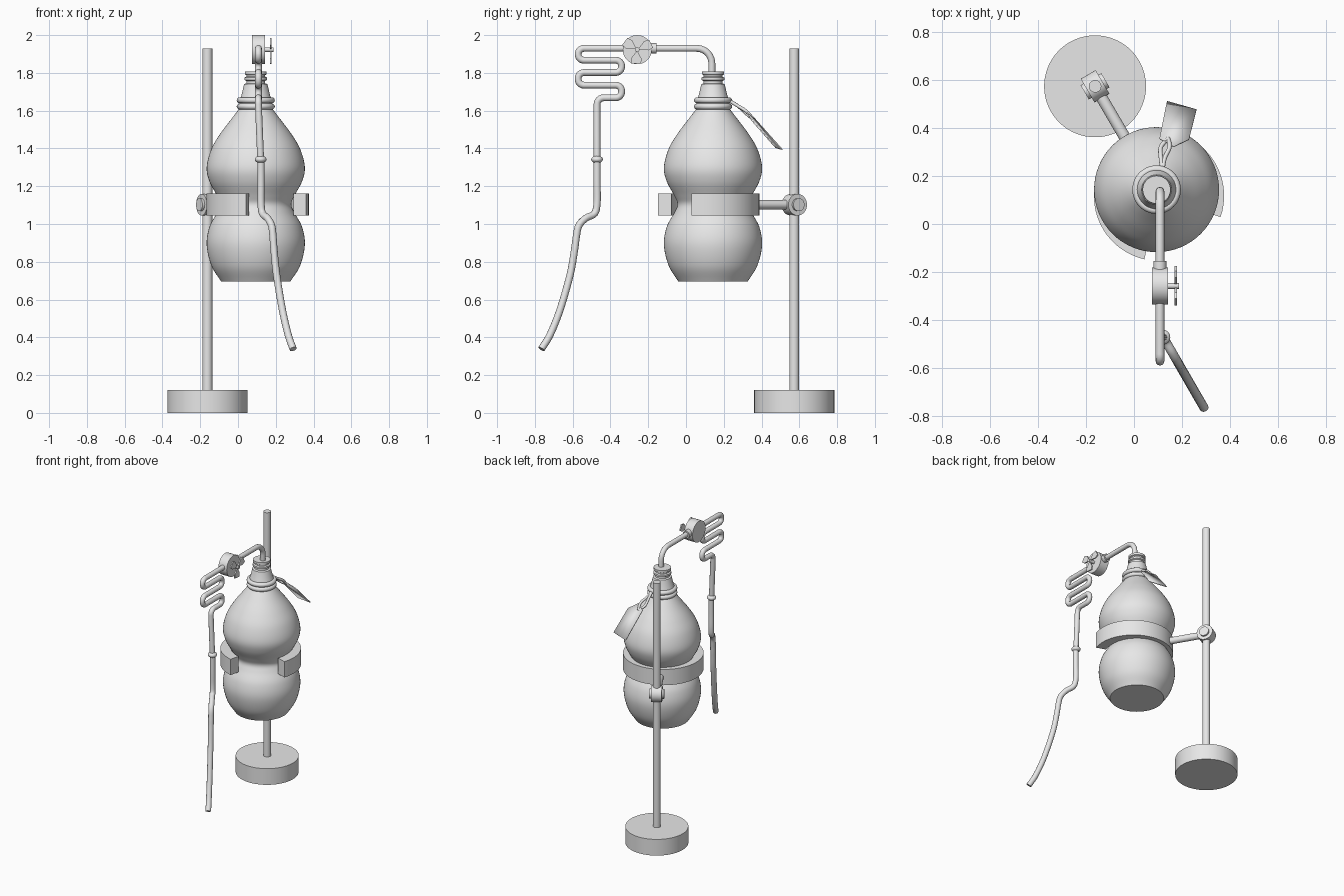
import bpy, bmesh, math
from mathutils import Vector, Matrix

if "Cube" in bpy.data.objects:
    bpy.data.objects.remove(bpy.data.objects["Cube"])

grey = bpy.data.materials.new("light_grey")
grey.diffuse_color = (0.8, 0.8, 0.8, 1)
grey.use_nodes = True
grey.node_tree.nodes["Principled BSDF"].inputs["Base Color"].default_value = grey.diffuse_color


def finish(obj, name, angle=35):
    obj.name = name
    obj.data.materials.clear()
    obj.data.materials.append(grey)
    bpy.ops.object.select_all(action='DESELECT')
    obj.select_set(True)
    bpy.context.view_layer.objects.active = obj
    bpy.ops.object.shade_smooth_by_angle(angle=math.radians(angle))
    return obj


def from_bmesh(name, bm, angle=35):
    bmesh.ops.recalc_face_normals(bm, faces=bm.faces)
    mesh = bpy.data.meshes.new(name)
    bm.to_mesh(mesh)
    bm.free()
    obj = bpy.data.objects.new(name, mesh)
    bpy.context.collection.objects.link(obj)
    return finish(obj, name, angle)


def rod(name, a, b, r, sides=32):
    a, b = Vector(a), Vector(b)
    d = b - a
    bm = bmesh.new()
    m = Matrix.Translation((a + b) / 2) @ d.to_track_quat('Z', 'Y').to_matrix().to_4x4()
    bmesh.ops.create_cone(bm, cap_ends=True, segments=sides, radius1=r, radius2=r,
                          depth=d.length, matrix=m)
    return from_bmesh(name, bm)


def lathe(name, x, y, profile, seg=64):
    bm = bmesh.new()
    rings = [[bm.verts.new((x + r * math.cos(2 * math.pi * i / seg),
                            y + r * math.sin(2 * math.pi * i / seg), z))
              for i in range(seg)] for r, z in profile]
    for p, q in zip(rings, rings[1:]):
        for i in range(seg):
            j = (i + 1) % seg
            bm.faces.new((p[i], p[j], q[j], q[i]))
    bm.faces.new(rings[0])
    bm.faces.new(rings[-1])
    return from_bmesh(name, bm, 30)


def smooth_points(pts, steps=6):
    """Catmull-Rom interpolation through the given points."""
    p = [Vector(v) for v in pts]
    p = [2 * p[0] - p[1]] + p + [2 * p[-1] - p[-2]]
    out = []
    for a, b, c, d in zip(p, p[1:], p[2:], p[3:]):
        for k in range(steps):
            t = k / steps
            out.append(0.5 * (2 * b + (c - a) * t + (2 * a - 5 * b + 4 * c - d) * t * t
                              + (3 * b - a - 3 * c + d) * t ** 3))
    return out + [p[-2]]


def fillet(pts, radius, steps=6):
    """Round the right-angled corners of a path."""
    p = [Vector(v) for v in pts]
    out = [p[0]]
    for i in range(1, len(p) - 1):
        r = radius[i - 1]
        u, v = (p[i - 1] - p[i]).normalized(), (p[i + 1] - p[i]).normalized()
        centre = p[i] + (u + v) * r
        for k in range(steps + 1):
            t = math.pi / 2 * k / steps
            out.append(centre - v * r * math.cos(t) - u * r * math.sin(t))
    return out + [p[-1]]


def tube(name, pts, r):
    cu = bpy.data.curves.new(name, 'CURVE')
    cu.dimensions = '3D'
    cu.bevel_depth, cu.bevel_resolution, cu.use_fill_caps = r, 4, True
    sp = cu.splines.new('POLY')
    sp.points.add(len(pts) - 1)
    for q, v in zip(sp.points, pts):
        q.co = (*v, 1)
    obj = bpy.data.objects.new(name, cu)
    bpy.context.collection.objects.link(obj)
    bpy.ops.object.select_all(action='DESELECT')
    obj.select_set(True)
    bpy.context.view_layer.objects.active = obj
    bpy.ops.object.convert(target='MESH')
    return finish(bpy.context.view_layer.objects.active, name, 50)


# Stand
PX, PY = -0.162, 0.573
rod("stand_base", (PX, PY, 0), (PX, PY, 0.12), 0.212, 64)
rod("stand_pole", (PX, PY, 0.1), (PX, PY, 1.93), 0.026)

# Double-bulb flask with neck and lip
FX, FY = 0.094, 0.143
body = smooth_points([(r, z, 0) for r, z in (
    (0.183, 0.695), (0.235, 0.78), (0.26, 0.89), (0.245, 0.985), (0.205, 1.06), (0.188, 1.105),
    (0.205, 1.15), (0.245, 1.225), (0.26, 1.30), (0.236, 1.395), (0.19, 1.475),
    (0.13, 1.555), (0.088, 1.61))])
neck = [(0.085, 1.66), (0.076, 1.68), (0.062, 1.74), (0.05, 1.745), (0.05, 1.757), (0.06, 1.762),
        (0.06, 1.775), (0.05, 1.78), (0.05, 1.788), (0.058, 1.792), (0.058, 1.808)]
lathe("flask", FX, FY, [(v.x, v.y) for v in body] + neck)
for i, z in enumerate((1.655, 1.622)):
    bpy.ops.mesh.primitive_torus_add(location=(FX, FY, z), major_radius=0.085,
                                     minor_radius=0.016, major_segments=48, minor_segments=12)
    finish(bpy.context.object, f"neck_ring_{i + 1}", 60)

# Open clamp band, arm and boss
CX, CY, Z0, Z1 = 0.104, 0.117, 1.045, 1.162
bm = bmesh.new()
loops = []
for i in range(49):
    a = math.radians(-19 + 276 * i / 48)
    loops.append([bm.verts.new((CX + r * math.cos(a), CY + r * math.sin(a), z))
                  for r, z in ((0.2, Z0), (0.271, Z0), (0.271, Z1), (0.2, Z1))])
for p, q in zip(loops, loops[1:]):
    for k in range(4):
        bm.faces.new((p[k], p[(k + 1) % 4], q[(k + 1) % 4], q[k]))
bm.faces.new(loops[0])
bm.faces.new(loops[-1])
from_bmesh("clamp_band", bm)

boss = Vector((PX, PY, 1.102))
arm = Vector((CX - PX, CY - PY, 0)).normalized()
side = Vector((-arm.y, arm.x, 0))
rod("clamp_arm", boss, boss + arm * 0.29, 0.024)
rod("clamp_boss", boss - side * 0.036, boss + side * 0.036, 0.057)
rod("clamp_pin", boss - side * 0.05, boss + side * 0.05, 0.034)

# Serpentine outlet pipe
TX = 0.108
path = [(0.137, 1.74), (0.137, 1.93), (-0.571, 1.93), (-0.571, 1.867), (-0.341, 1.867),
        (-0.341, 1.802), (-0.571, 1.802), (-0.571, 1.735), (-0.341, 1.735), (-0.341, 1.668),
        (-0.471, 1.668), (-0.471, 1.34)]
pts = fillet([(TX, y, z) for y, z in path], [0.08] + [0.031] * 8 + [0.035])
pts[-1].x = 0.12
tube("serpentine_pipe", pts, 0.018)

# Hanging hose, swept sideways at thirty degrees
hose = [(0, 1.345), (0, 1.22), (0, 1.11), (0.016, 1.055), (0.07, 1.03), (0.112, 0.99),
        (0.127, 0.93), (0.138, 0.86), (0.165, 0.73), (0.226, 0.546), (0.287, 0.414), (0.34, 0.338)]
tube("hose", smooth_points([(0.122 + 0.5 * d, -0.471 - 0.866 * d, z) for d, z in hose]), 0.019)
bpy.ops.mesh.primitive_uv_sphere_add(segments=24, ring_count=12, radius=0.031,
                                     location=(0.12, -0.471, 1.342))
bpy.context.object.scale.z = 0.65
finish(bpy.context.object, "hose_joint", 60)

# Valve: drum, pipe collar, spindle and bladed hand wheel
VY, VZ = -0.258, 1.923
rod("valve_drum", (TX - 0.034, VY, VZ), (TX + 0.034, VY, VZ), 0.077)
rod("valve_collar", (TX, -0.155, 1.93), (TX, -0.19, 1.93), 0.027)
rod("valve_spindle", (TX + 0.02, VY, VZ), (0.188, VY, VZ), 0.012, 16)
bm = bmesh.new()
for k in range(3):
    a = math.radians(25 + 120 * k)
    lower, upper = [], []
    for r, da in ((0.005, 0), (0.06, -0.5), (0.085, -0.3), (0.085, 0.3), (0.06, 0.5)):
        y, z = VY + r * math.cos(a + da), VZ + r * math.sin(a + da) * 0.92
        lower.append(bm.verts.new((0.169, y, z)))
        upper.append(bm.verts.new((0.178, y, z)))
    bm.faces.new(lower)
    bm.faces.new(upper)
    for i in range(5):
        j = (i + 1) % 5
        bm.faces.new((lower[i], lower[j], upper[j], upper[i]))
from_bmesh("valve_wheel", bm)

# Tag with clipped corner on a string
bm = bmesh.new()
bm.faces.new([bm.verts.new(v) for v in (
    (0.137, 0.51, 1.393), (0.26, 0.475, 1.405), (0.229, 0.352, 1.545),
    (0.165, 0.322, 1.588), (0.106, 0.356, 1.565))])
tag = from_bmesh("tag", bm)
mod = tag.modifiers.new("thickness", 'SOLIDIFY')
mod.thickness, mod.offset = 0.006, 0
for i, s in enumerate((-1, 1)):
    tube(f"tag_string_{i + 1}", smooth_points([
        (0.118, 0.225, 1.655), (0.12 + 0.008 * s, 0.275, 1.625),
        (0.13 + 0.018 * s, 0.32, 1.59 + 0.006 * s), (0.142, 0.355, 1.556)]), 0.009)
